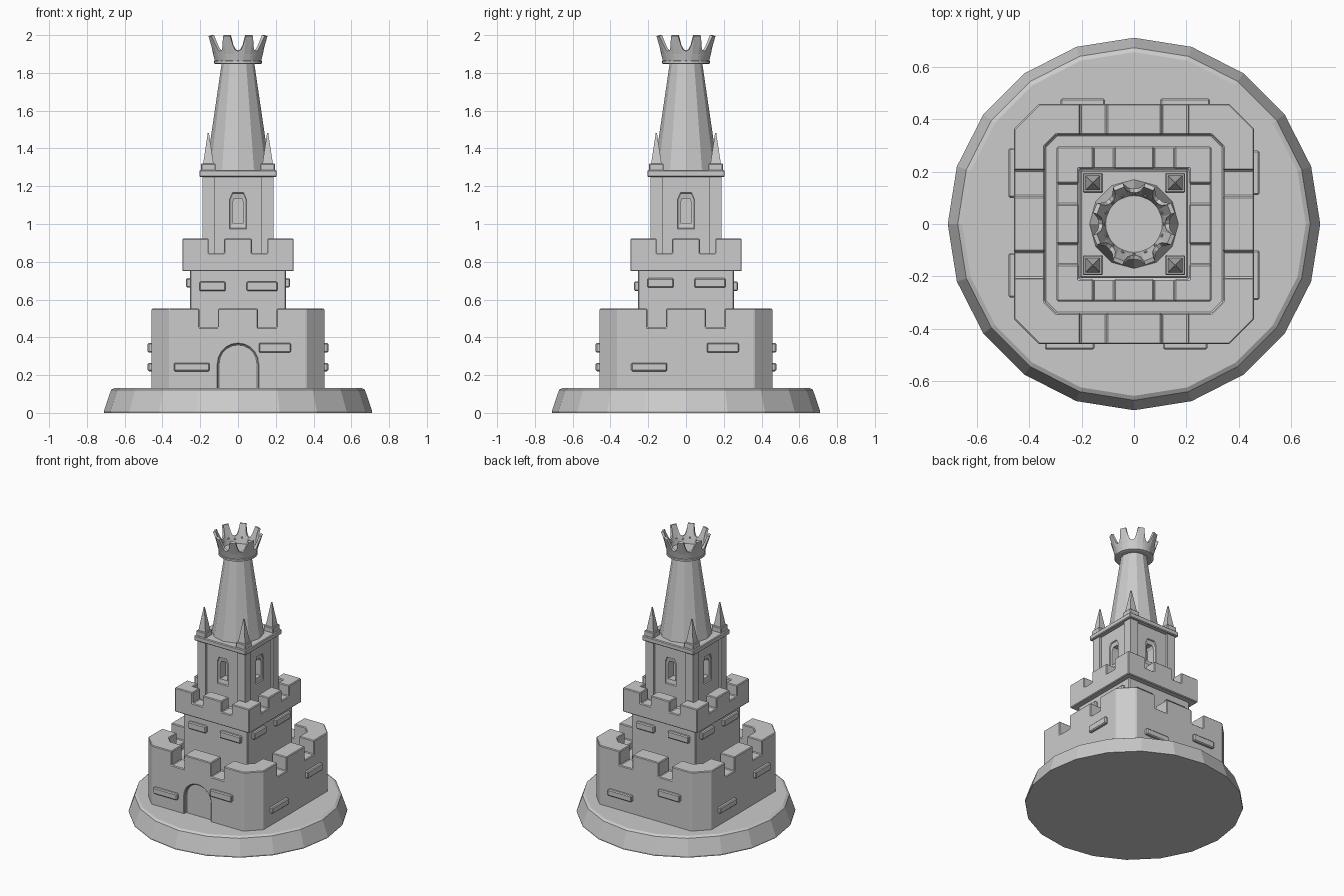
import bpy, bmesh, math
from mathutils import Matrix

if "Cube" in bpy.data.objects:
    bpy.data.objects.remove(bpy.data.objects["Cube"])


def make(name, verts, faces):
    me = bpy.data.meshes.new(name)
    me.from_pydata(verts, [], faces)
    bm = bmesh.new()
    bm.from_mesh(me)
    bmesh.ops.recalc_face_normals(bm, faces=bm.faces)
    bm.to_mesh(me)
    bm.free()
    ob = bpy.data.objects.new(name, me)
    bpy.context.collection.objects.link(ob)
    return ob


def loft(name, rings):
    """Skin a list of equal-length rings and cap both ends."""
    n = len(rings[0])
    faces = [list(range(n))[::-1], [(len(rings) - 1) * n + i for i in range(n)]]
    for r in range(len(rings) - 1):
        for i in range(n):
            j = (i + 1) % n
            faces.append([r * n + i, r * n + j, (r + 1) * n + j, (r + 1) * n + i])
    return make(name, [p for ring in rings for p in ring], faces)


def lathe(name, profile, n):
    return loft(name, [[(r * math.sin(2 * math.pi * i / n), -r * math.cos(2 * math.pi * i / n), z)
                        for i in range(n)] for r, z in profile])


def box(name, x0, x1, y0, y1, z0, z1):
    return loft(name, [[(x0, y0, z), (x1, y0, z), (x1, y1, z), (x0, y1, z)] for z in (z0, z1)])


def octagon(name, h, c, z0, z1):
    a = h - c
    pts = [(a, -h), (h, -a), (h, a), (a, h), (-a, h), (-h, a), (-h, -a), (-a, -h)]
    return loft(name, [[(x, y, z) for x, y in pts] for z in (z0, z1)])


def turn(ob, k):
    """Rotate a front-facing part onto side k (0 front, 1 right, 2 back, 3 left)."""
    ob.data.transform(Matrix.Rotation(k * math.pi / 2, 4, 'Z'))
    return ob


def apply_mod(ob, mod):
    bpy.context.view_layer.objects.active = ob
    bpy.ops.object.modifier_apply(modifier=mod.name)


def cut(ob, cutter):
    m = ob.modifiers.new("cut", 'BOOLEAN')
    m.operation, m.solver, m.object = 'DIFFERENCE', 'EXACT', cutter
    apply_mod(ob, m)
    bpy.data.objects.remove(cutter)


def bevel(ob, w):
    m = ob.modifiers.new("bevel", 'BEVEL')
    m.width, m.segments, m.limit_method = w, 1, 'ANGLE'
    m.angle_limit = math.radians(40)
    return ob


def crenellate(ob, a, b, z):
    for k in (0, 1):
        for s in (-1, 1):
            cut(ob, turn(box("notch", min(s * a, s * b), max(s * a, s * b), -1, 1, z, 1), k))


# Round base
lathe("base", [(0.708, 0), (0.71, 0.01), (0.672, 0.122), (0.655, 0.132)], 20)

# Lower wall with courtyard, notches and arched doorway
wall = octagon("lower_wall", 0.458, 0.095, 0.12, 0.552)
cut(wall, octagon("courtyard", 0.34, 0.045, 0.41, 0.7))
crenellate(wall, 0.105, 0.205, 0.452)
arch = [(-0.105, 0.125), (0.105, 0.125)] + [
    (0.105 * math.cos(math.pi * i / 10), 0.26 + 0.105 * math.sin(math.pi * i / 10)) for i in range(11)]
cut(wall, loft("doorway", [[(x, y, z) for x, z in arch] for y in (-0.6, -0.435)]))
bevel(wall, 0.005)

# Middle tower and its parapet
bevel(box("middle_tower", -0.255, 0.255, -0.255, 0.255, 0.3, 0.78), 0.006)
parapet = box("parapet", -0.295, 0.295, -0.295, 0.295, 0.75, 0.922)
cut(parapet, box("walkway", -0.21, 0.21, -0.21, 0.21, 0.835, 1.1))
crenellate(parapet, 0.075, 0.155, 0.845)
bevel(parapet, 0.005)

# Raised bricks on each side: (u0, u1, z0, z1, wall distance)
for k in range(4):
    d = -0.05 if k == 0 else 0
    up = 0.018 if k % 2 else 0
    bricks = [(-0.29 + d, -0.1 + d, 0.22, 0.265, 0.458), (0.11, 0.28, 0.32, 0.37, 0.458),
              (-0.205, -0.065, 0.645 + up, 0.695 + up, 0.255),
              (0.045, 0.21, 0.645 + up, 0.695 + up, 0.255)]
    for u0, u1, z0, z1, w in bricks:
        bevel(turn(box("brick", u0, u1, -w - 0.02, -w + 0.03, z0, z1), k), 0.006)

# Upper tower with window recesses
tower = box("upper_tower", -0.172, 0.172, -0.172, 0.172, 0.82, 1.26)
for k in range(4):
    rings = []
    for s, y in ((1.15, -0.19), (1.0, -0.165), (0.7, -0.16), (0.7, -0.10)):
        rings.append([(x * s, y, 1.07 + z * s) for x, z in (
            (-0.042, -0.092), (0.042, -0.092), (0.042, 0.06), (0.028, 0.092), (-0.028, 0.092), (-0.042, 0.06))])
    cut(tower, turn(loft("window", rings), k))

# Cornice slab
bevel(box("cornice", -0.205, 0.205, -0.205, 0.205, 1.25, 1.285), 0.005)

# Corner posts, pinnacle blocks and pinnacles
for sx in (-1, 1):
    for sy in (-1, 1):
        cx, cy = 0.157 * sx, 0.157 * sy
        box("corner_post", cx - 0.032, cx + 0.032, cy - 0.032, cy + 0.032, 0.82, 1.26)
        bevel(box("pinnacle_block", cx - 0.038, cx + 0.038, cy - 0.038, cy + 0.038, 1.28, 1.32), 0.004)
        loft("pinnacle", [[(cx + a * h, cy + b * h, z) for a, b in ((-1, -1), (1, -1), (1, 1), (-1, 1))]
                          for h, z in ((0.029, 1.31), (0.003, 1.482))])

# Tall tapering spire
lathe("spire", [(0.17, 1.28), (0.085, 1.86)], 12)

# Crown: rim, flared band with eight prongs, and small studs
lathe("crown_rim", [(0.115, 1.846), (0.128, 1.85), (0.128, 1.862), (0.112, 1.87)], 24)
steps = [(-0.5, 1.918), (-0.36, 1.926), (-0.25, 1.948), (-0.17, 2.0), (0.17, 2.0), (0.25, 1.948), (0.36, 1.926)]
cols = [((t + f + 0.5) * math.pi / 4, top) for t in range(8) for f, top in steps]
verts = []
for a, top in cols:
    for z in (1.862, 1.905, top):
        r = 0.106 + 0.012 * (z - 1.862) / 0.05 + 1.2 * max(0, z - 1.92) ** 2
        verts.append((r * math.cos(a), r * math.sin(a), z))
n = len(cols)
faces = [[3 * i + j, 3 * ((i + 1) % n) + j, 3 * ((i + 1) % n) + j + 1, 3 * i + j + 1]
         for i in range(n) for j in (0, 1)]
crown = make("crown", verts, faces)
m = crown.modifiers.new("thickness", 'SOLIDIFY')
m.thickness, m.offset = 0.016, -1
for i in range(16):
    a = math.pi * i / 8
    bpy.ops.mesh.primitive_ico_sphere_add(
        subdivisions=1, radius=0.007, location=(0.116 * math.cos(a), 0.116 * math.sin(a), 1.9 + 0.01 * (i % 2)))
    bpy.context.object.name = "crown_stud"
